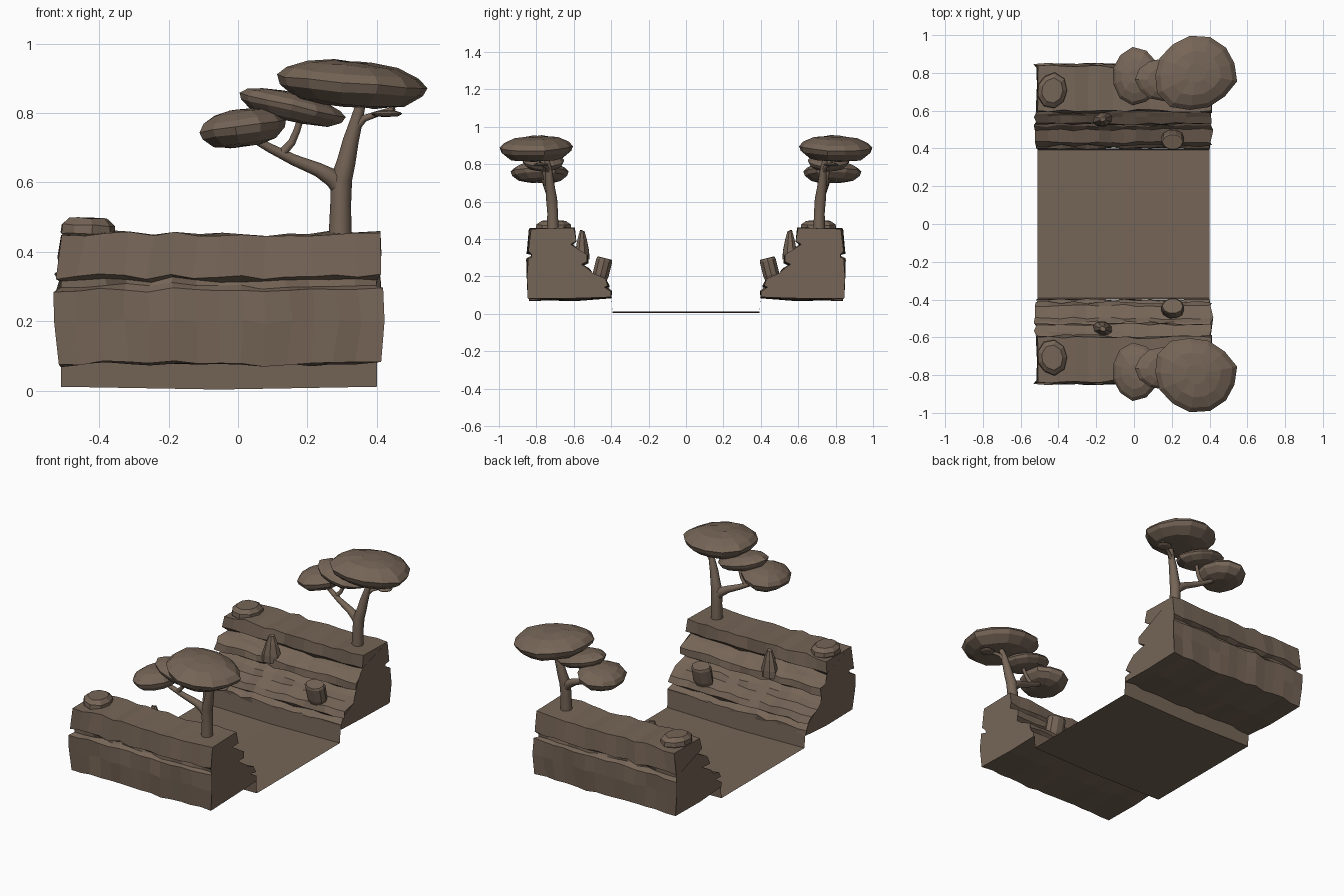
import bpy, bmesh, random
from math import cos, sin, pi, radians
from mathutils import Vector, Matrix

random.seed(4)
mat = bpy.data.materials.new("brown_stone")
mat.diffuse_color = (0.18, 0.13, 0.095, 1)


def jit(a):
    return random.uniform(-a, a)


def finish(name, bm, mirror=True, smooth=False):
    """Make an object; everything on the banks is mirrored across y."""
    bmesh.ops.recalc_face_normals(bm, faces=bm.faces)
    me = bpy.data.meshes.new(name)
    bm.to_mesh(me)
    bm.free()
    me.materials.append(mat)
    ob = bpy.data.objects.new(name, me)
    bpy.context.collection.objects.link(ob)
    if mirror:
        m = ob.modifiers.new("Mirror", 'MIRROR')
        m.use_axis = (False, True, False)
        m.use_mirror_merge = False
    if smooth:
        bpy.ops.object.select_all(action='DESELECT')
        ob.select_set(True)
        bpy.context.view_layer.objects.active = ob
        bpy.ops.object.shade_smooth_by_angle(angle=radians(40))
    return ob


def skin_rings(bm, rings, closed=True, cap=True):
    """Bridge successive rings of coordinates with quads."""
    vs = [[bm.verts.new(c) for c in r] for r in rings]
    n = len(vs[0])
    for a, b in zip(vs, vs[1:]):
        for i in range(n if closed else n - 1):
            j = (i + 1) % n
            bm.faces.new((a[i], a[j], b[j], b[i]))
    if cap:
        bm.faces.new(vs[0])
        bm.faces.new(vs[-1])


def tube(bm, path, sides=10):
    """Tapered branch through (x, y, z, radius) points."""
    pts = [Vector(p[:3]) for p in path]
    rings = []
    for i, p in enumerate(path):
        t = (pts[min(i + 1, len(pts) - 1)] - pts[max(i - 1, 0)]).normalized()
        u = Vector((0, 1, 0)).cross(t).normalized()
        v = t.cross(u)
        rings.append([pts[i] + p[3] * (u * cos(2 * pi * k / sides) + v * sin(2 * pi * k / sides))
                      for k in range(sides)])
    skin_rings(bm, rings)


def blob(name, center, size, profile, sides=12, tilt=(0, 0, 0), rough=0.05):
    """Faceted lump: lathed profile of (radius, height), jittered and tilted."""
    bm = bmesh.new()
    wob = [1 + jit(rough) for _ in range(sides)]
    rings = [[Vector((r * w * cos(2 * pi * k / sides), r * w * sin(2 * pi * k / sides),
                      h + jit(rough))) for k, w in enumerate(wob)] for r, h in profile]
    skin_rings(bm, rings)
    rot = Matrix.Identity(4)
    for a, ax in zip(tilt, 'XYZ'):
        rot = Matrix.Rotation(radians(a), 4, ax) @ rot
    bmesh.ops.transform(bm, verts=bm.verts,
                        matrix=Matrix.Translation(center) @ rot @ Matrix.Diagonal((*size, 1)))
    finish(name, bm)


# Riverbed: open channel with short side walls
bm = bmesh.new()
rings = []
for i in range(7):
    x = -0.51 + 0.91 * i / 6
    z = 0.008 * abs(i - 3) / 3
    rings.append([(x, -0.40, 0.11), (x, -0.393, z + 0.003), (x, 0.393, z + 0.003), (x, 0.40, 0.11)])
skin_rings(bm, rings, closed=False, cap=False)
finish("channel_floor", bm, mirror=False)

# Stepped cliff: strata profile (y, z, left x, right x) swept along x with jitter
strata = [
    (0.600, 0.455, -0.505, 0.405), (0.592, 0.385, -0.515, 0.408), (0.615, 0.365, -0.505, 0.395),
    (0.585, 0.350, -0.520, 0.405), (0.570, 0.335, -0.525, 0.410), (0.530, 0.315, -0.520, 0.410),
    (0.528, 0.275, -0.525, 0.412), (0.560, 0.258, -0.505, 0.395), (0.520, 0.238, -0.525, 0.412),
    (0.500, 0.208, -0.525, 0.415), (0.430, 0.185, -0.520, 0.410), (0.415, 0.150, -0.520, 0.410),
    (0.432, 0.138, -0.505, 0.395), (0.402, 0.115, -0.518, 0.405), (0.402, 0.088, -0.512, 0.402),
    (0.600, 0.075, -0.515, 0.405), (0.840, 0.078, -0.518, 0.410), (0.846, 0.200, -0.530, 0.424),
    (0.848, 0.290, -0.528, 0.415), (0.822, 0.302, -0.512, 0.398), (0.822, 0.318, -0.512, 0.398),
    (0.846, 0.328, -0.530, 0.410), (0.835, 0.450, -0.505, 0.405)]
bm = bmesh.new()
N = 14
rings = []
for i in range(N + 1):
    t = i / N
    inner = 0 < i < N
    wave = jit(0.006)
    rings.append([(a + (b - a) * t + jit(0.006), y + jit(0.007), z + wave + jit(0.005))
                  for y, z, a, b in strata])
skin_rings(bm, rings)
finish("cliff", bm)

# Loose stones on the ledges
stone = [(0.75, -1), (1, -0.3), (0.97, 0.4), (0.7, 1)]
blob("top_boulder", (-0.435, 0.707, 0.463), (0.082, 0.092, 0.034), stone, 9, (0, 2, 0), 0.07)
blob("pointed_stone", (-0.165, 0.555, 0.37), (0.055, 0.04, 0.078),
     [(1, -1), (0.95, -0.5), (0.65, 0.3), (0.3, 0.95)], 8, (0, 0, 20), 0.05)
blob("round_stone", (0.205, 0.448, 0.242), (0.06, 0.046, 0.056),
     [(0.9, -1), (1, -0.6), (1, 0.8), (0.9, 1)], 10, (14, 0, 0), 0.03)

# Tree trunk and branches
bm = bmesh.new()
tube(bm, [(0.294, 0.712, 0.44, 0.033), (0.296, 0.713, 0.54, 0.030), (0.298, 0.718, 0.61, 0.031),
          (0.312, 0.724, 0.66, 0.027), (0.325, 0.73, 0.72, 0.023), (0.342, 0.735, 0.78, 0.018),
          (0.36, 0.75, 0.85, 0.012)])
tube(bm, [(0.298, 0.716, 0.575, 0.024), (0.275, 0.72, 0.612, 0.027), (0.23, 0.727, 0.637, 0.020),
          (0.16, 0.74, 0.665, 0.016), (0.09, 0.755, 0.70, 0.013), (0.02, 0.77, 0.74, 0.010)])
tube(bm, [(0.125, 0.748, 0.682, 0.013), (0.155, 0.752, 0.715, 0.011), (0.17, 0.757, 0.75, 0.010),
          (0.185, 0.765, 0.80, 0.009)])
tube(bm, [(0.335, 0.733, 0.755, 0.014), (0.365, 0.745, 0.785, 0.010), (0.41, 0.77, 0.80, 0.008),
          (0.45, 0.79, 0.812, 0.007)])
finish("tree_trunk", bm, smooth=True)

# Flat-topped foliage pads
pad = [(0.35, -1), (0.72, -0.85), (0.95, -0.3), (1, 0.1), (0.88, 0.5), (0.6, 0.85), (0.25, 1)]
blob("large_canopy", (0.322, 0.795, 0.884), (0.222, 0.198, 0.064), pad, 13, (0, 5, 15), 0.05)
blob("middle_canopy", (0.155, 0.765, 0.818), (0.152, 0.115, 0.040), pad, 12, (0, 13, 0), 0.05)
blob("left_canopy", (0.012, 0.782, 0.757), (0.132, 0.152, 0.052), pad, 11, (0, -8, 0), 0.05)
blob("small_leaf_pad", (0.428, 0.775, 0.798), (0.044, 0.04, 0.009), pad, 10, (0, 0, 0), 0.05)
